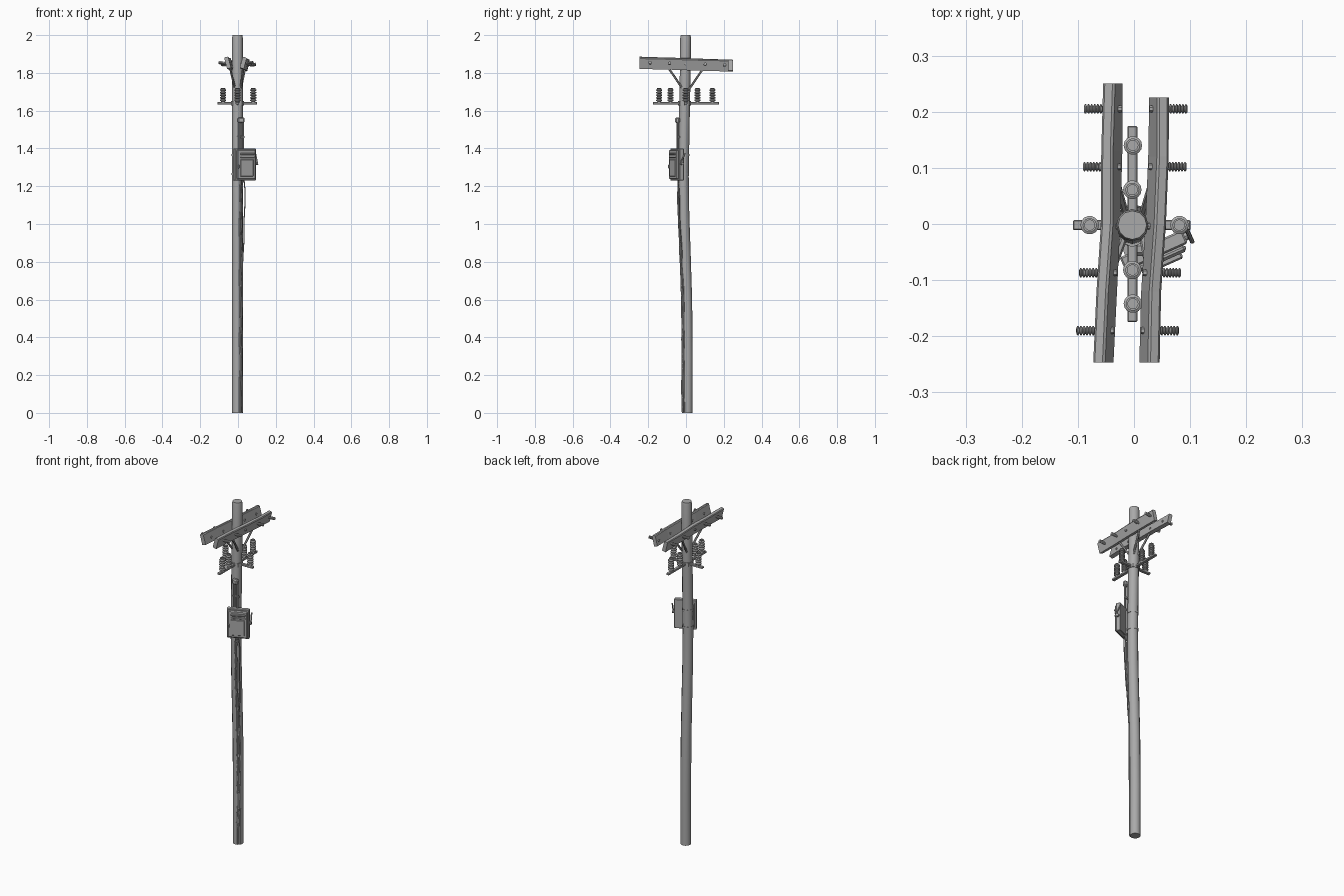
import bpy, bmesh, math, random
from mathutils import Vector, Matrix

random.seed(4)
if "Cube" in bpy.data.objects:
    bpy.data.objects.remove(bpy.data.objects["Cube"])

grey = bpy.data.materials.new("weathered grey")
grey.use_nodes = True
grey.diffuse_color = (0.4, 0.4, 0.4, 1)
grey.node_tree.nodes["Principled BSDF"].inputs["Base Color"].default_value = (0.4, 0.4, 0.4, 1)


def finish(name, bm, matrix=Matrix(), smooth=True):
    bmesh.ops.recalc_face_normals(bm, faces=bm.faces)
    mesh = bpy.data.meshes.new(name)
    bm.to_mesh(mesh)
    bm.free()
    mesh.materials.append(grey)
    obj = bpy.data.objects.new(name, mesh)
    bpy.context.collection.objects.link(obj)
    obj.matrix_world = matrix
    if smooth:
        bpy.ops.object.select_all(action='DESELECT')
        obj.select_set(True)
        bpy.context.view_layer.objects.active = obj
        bpy.ops.object.shade_smooth_by_angle(angle=math.radians(40))
    return obj


def loft(name, rings, smooth=True):
    """Skin a list of equal rings and cap both ends."""
    bm = bmesh.new()
    rows = [[bm.verts.new(p) for p in ring] for ring in rings]
    for a, b in zip(rows, rows[1:]):
        for i in range(len(a)):
            j = (i + 1) % len(a)
            bm.faces.new((a[i], a[j], b[j], b[i]))
    bm.faces.new(rows[0])
    bm.faces.new(rows[-1])
    return finish(name, bm, smooth=smooth)


def aim(start, direction):
    return Matrix.Translation(start) @ Vector(direction).to_track_quat('Z', 'Y').to_matrix().to_4x4()


def lathe(name, profile, start, direction=(0, 0, 1), sides=12):
    """Closed turned shape from (radius, height) points."""
    rings = [[(r * math.cos(2 * math.pi * k / sides), r * math.sin(2 * math.pi * k / sides), h)
              for k in range(sides)] for r, h in profile]
    obj = loft(name, rings)
    obj.matrix_world = aim(start, direction)
    return obj


def rod(name, a, b, radius, sides=8):
    a, b = Vector(a), Vector(b)
    return lathe(name, [(radius, 0), (radius, (b - a).length)], a, b - a, sides)


def box(name, size, matrix, bevel=0):
    bm = bmesh.new()
    bmesh.ops.create_cube(bm, size=1, matrix=Matrix.Diagonal((*size, 1)))
    if bevel:
        bmesh.ops.bevel(bm, geom=bm.edges[:], offset=bevel, segments=1, affect='EDGES')
    return finish(name, bm, matrix, smooth=False)


def ribbed(count, wide, narrow, pitch, base):
    """Stacked rib profile."""
    profile = [(narrow, 0), (narrow, base)]
    for i in range(count):
        h = base + i * pitch
        profile += [(narrow, h), (wide, h + pitch * 0.25), (wide, h + pitch * 0.6), (narrow, h + pitch * 0.9)]
    return profile


# Gently bowed wooden pole
bow = [(0, 0.006), (0.3, 0.007), (0.6, 0.004), (0.85, -0.004), (1.05, -0.011),
       (1.25, -0.014), (1.5, -0.01), (1.75, -0.005), (1.985, -0.002), (2, -0.002)]


def pole_y(z):
    for (z0, y0), (z1, y1) in zip(bow, bow[1:]):
        if z <= z1:
            return y0 + (y1 - y0) * (z - z0) / (z1 - z0)
    return bow[-1][1]


POLE_X, POLE_R = -0.003, 0.0285
rings = []
for z, y in bow:
    r = POLE_R - (0.003 if z == 2 else 0)
    rings.append([(POLE_X + r * math.cos(k * math.pi / 6), y + r * math.sin(k * math.pi / 6), z)
                  for k in range(12)])
loft("pole", rings)

# Two worn timber crossarms whose tops lean outward
arm_paths = {
    -1: [(0.25, -0.038), (0.13, -0.04), (0, -0.042), (-0.12, -0.049), (-0.247, -0.055)],
    1: [(0.225, 0.045), (0.12, 0.044), (0, 0.039), (-0.12, 0.031), (-0.247, 0.028)],
}


def arm_x(side, y):
    path = arm_paths[side]
    for (y0, x0), (y1, x1) in zip(path, path[1:]):
        if y >= y1:
            return x0 + (x1 - x0) * (y0 - y) / (y0 - y1)
    return path[-1][1]


section = [(-0.011, -0.03), (0.011, -0.03), (0.011, 0.027), (0.007, 0.031), (-0.007, 0.031), (-0.011, 0.027)]
for side, path in arm_paths.items():
    label = "left" if side > 0 else "right"
    rings = []
    for y, x in path:
        turn = Matrix.Rotation(side * math.radians(15 + random.uniform(-3, 3)), 2)
        ring = []
        for p in section:
            # 2D rotation leaning the top outward
            c = turn.transposed() @ Vector(p)
            if side * (turn.transposed() @ Vector((0, 1))).x < 0:
                c = turn @ Vector(p)
            ring.append((x + c.x, y, 1.846 - 0.03 * y + c.y + random.uniform(-0.001, 0.001)))
        rings.append(ring)
    loft(label + "_crossarm", rings, smooth=False)

    # Ribbed side pins
    for i, y in enumerate((0.205, 0.102, -0.087, -0.19)):
        lathe(f"{label}_side_pin_{i + 1}", ribbed(6, 0.0085, 0.0055, 0.0055, 0.012),
              (arm_x(side, y) + side * 0.006, y, 1.846 - 0.03 * y), (side, 0, 0.08), 10)
        lathe(f"{label}_pin_nut_{i + 1}", [(0.006, 0), (0.006, 0.008)],
              (arm_x(side, y) - side * 0.009, y, 1.844 - 0.03 * y), (-side, 0, 0), 6)

    # V-shaped braces down to the pole
    for end in (-1, 1):
        rod(f"{label}_brace_{'front' if end < 0 else 'back'}", (side * 0.014, end * 0.014, 1.71),
            (arm_x(side, end * 0.09) - side * 0.006, end * 0.09, 1.822), 0.006, 6)
    rod(label + "_arm_bolt", (0, -0.004, 1.846), (arm_x(side, 0) + side * 0.018, -0.004, 1.846), 0.006)

# Crossed insulator bars and their collar
box("side_bar", (0.21, 0.018, 0.012), Matrix.Translation((-0.004, -0.002, 1.639)), 0.002)
box("long_bar", (0.018, 0.35, 0.012), Matrix.Translation((-0.003, 0, 1.639)), 0.002)
lathe("bar_collar", [(0.034, 0), (0.034, 0.022)], (POLE_X, pole_y(1.64), 1.628), sides=8)

# Upright ribbed insulators with a recessed cap
spots = [(-0.079, -0.002), (0.081, -0.002), (-0.002, 0.14), (-0.003, 0.061), (-0.003, -0.082), (-0.002, -0.142)]
insulator = ribbed(5, 0.0165, 0.010, 0.0135, 0.008)
insulator += [(0.0125, 0.076), (0.0125, 0.079), (0.009, 0.079), (0.009, 0.075)]
for i, (x, y) in enumerate(spots):
    lathe(f"insulator_{i + 1}", insulator, (x, y, 1.641), sides=14)

# Switch box, turned toward the front left of the pole
unit = Matrix.Translation((0.0375, -0.0525, 1.315)) @ Matrix.Rotation(math.radians(24), 4, 'Z')


def on_box(x, y, z):
    return unit @ Matrix.Translation((x, y, z))


box("switch_box", (0.121, 0.026, 0.17), on_box(0, 0.006, 0), 0.003)
box("box_door", (0.109, 0.014, 0.156), on_box(0, -0.012, 0), 0.005)
box("door_panel", (0.074, 0.006, 0.09), on_box(0.002, -0.02, -0.018), 0.002)
box("door_hood", (0.078, 0.014, 0.012), on_box(0.004, -0.021, 0.056), 0.003)
box("door_hood_lip", (0.078, 0.01, 0.006), on_box(0.004, -0.02, 0.038), 0.002)
box("door_latch", (0.008, 0.008, 0.02), on_box(-0.047, -0.02, -0.01), 0.002)
box("mounting_plate", (0.04, 0.03, 0.14), on_box(-0.03, 0.027, 0))
for i, z in enumerate((-0.05, 0.05)):
    lathe(f"box_strap_{i + 1}", [(0.0305, 0), (0.0305, 0.012)], (POLE_X, pole_y(1.315 + z), 1.309 + z))

# Switch lever on the side of the box
rod("lever_pivot", unit @ Vector((0.058, 0.006, 0.005)), unit @ Vector((0.072, 0.006, 0.005)), 0.008)
rod("lever_handle", unit @ Vector((0.069, -0.008, 0)), unit @ Vector((0.069, 0.022, 0.06)), 0.004)

# Conduits rising from the box to a hooded head
for i, (x, y) in enumerate(((0.006, -0.044), (0.027, -0.042))):
    rod(f"conduit_{i + 1}", (x, y, 1.39), (x, y, 1.55), 0.006)
box("conduit_head", (0.036, 0.024, 0.03), Matrix.Translation((0.016, -0.045, 1.55)), 0.006)
box("conduit_clamp", (0.04, 0.012, 0.012), Matrix.Translation((0.014, -0.037, 1.46)), 0.002)


def cable(name, angle, bulge, radius):
    """Loose line running down the pole, sagging away just under the box."""
    curve = bpy.data.curves.new(name, 'CURVE')
    curve.dimensions = '3D'
    curve.bevel_depth = radius
    curve.bevel_resolution = 1
    curve.resolution_u = 3
    curve.use_fill_caps = True
    spline = curve.splines.new('BEZIER')
    count = 17
    spline.bezier_points.add(count - 1)
    for i, p in enumerate(spline.bezier_points):
        z = 0.005 + 1.235 * i / (count - 1)
        a = math.radians(angle + random.uniform(-6, 6))
        lift = bulge * max(0, min(1, (z - 0.7) / 0.4))
        r = POLE_R + 0.001 + lift + random.uniform(0, 0.002)
        p.co = (POLE_X + r * math.cos(a), pole_y(z) + r * math.sin(a), z)
        p.handle_left_type = p.handle_right_type = 'AUTO'
    curve.materials.append(grey)
    obj = bpy.data.objects.new(name, curve)
    bpy.context.collection.objects.link(obj)


cable("cable_inner", -62, 0.003, 0.004)
cable("cable_middle", -48, 0.009, 0.0035)
cable("cable_outer", -36, 0.016, 0.003)
